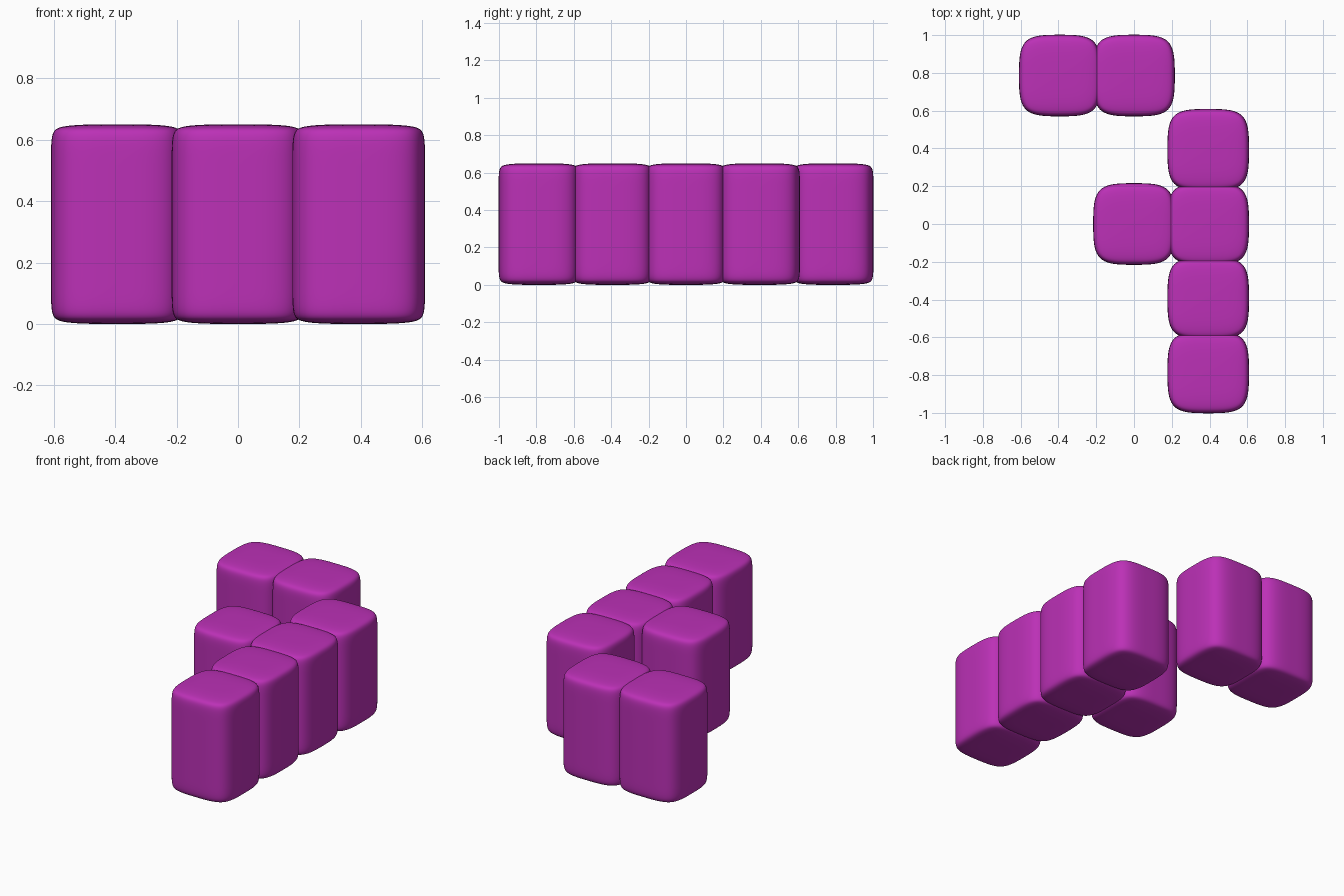
import bpy, bmesh

if "Cube" in bpy.data.objects:
    bpy.data.objects.remove(bpy.data.objects["Cube"])

PITCH, HALF, HEIGHT, LIP = 0.393, 0.216, 0.65, 0.05

mat = bpy.data.materials.new("magenta")
mat.diffuse_color = (0.50, 0.03, 0.47, 1)
mat.use_nodes = True
mat.node_tree.nodes["Principled BSDF"].inputs["Base Color"].default_value = mat.diffuse_color


# rounded block: box with centre cuts and tight top/bottom loops, subdivided
def block(name, x, y):
    bm = bmesh.new()
    bmesh.ops.create_cube(bm, size=2)
    for v in bm.verts:
        v.co = (v.co.x * HALF, v.co.y * HALF, (v.co.z + 1) * HEIGHT / 2)
    cuts = [((0, 0, 0), (1, 0, 0)), ((0, 0, 0), (0, 1, 0)),
            ((0, 0, LIP), (0, 0, 1)), ((0, 0, HEIGHT - LIP), (0, 0, 1))]
    for co, no in cuts:
        bmesh.ops.bisect_plane(bm, geom=bm.verts[:] + bm.edges[:] + bm.faces[:],
                               plane_co=co, plane_no=no)
    me = bpy.data.meshes.new(name)
    bm.to_mesh(me)
    bm.free()
    me.shade_smooth()
    me.materials.append(mat)
    ob = bpy.data.objects.new(name, me)
    bpy.context.collection.objects.link(ob)
    ob.location = (x, y, 0)
    sub = ob.modifiers.new("round", "SUBSURF")
    sub.levels = sub.render_levels = 4


# layout on the grid: long column, side block, and offset pair at the back
cells = {
    "column_block": [(1, 1), (1, 0), (1, -1), (1, -2)],
    "side_block": [(0, 0)],
    "back_block": [(-1, 2), (0, 2)],
}
for name, spots in cells.items():
    for n, (i, j) in enumerate(spots, 1):
        block(f"{name}_{n}", i * PITCH, j * PITCH)
